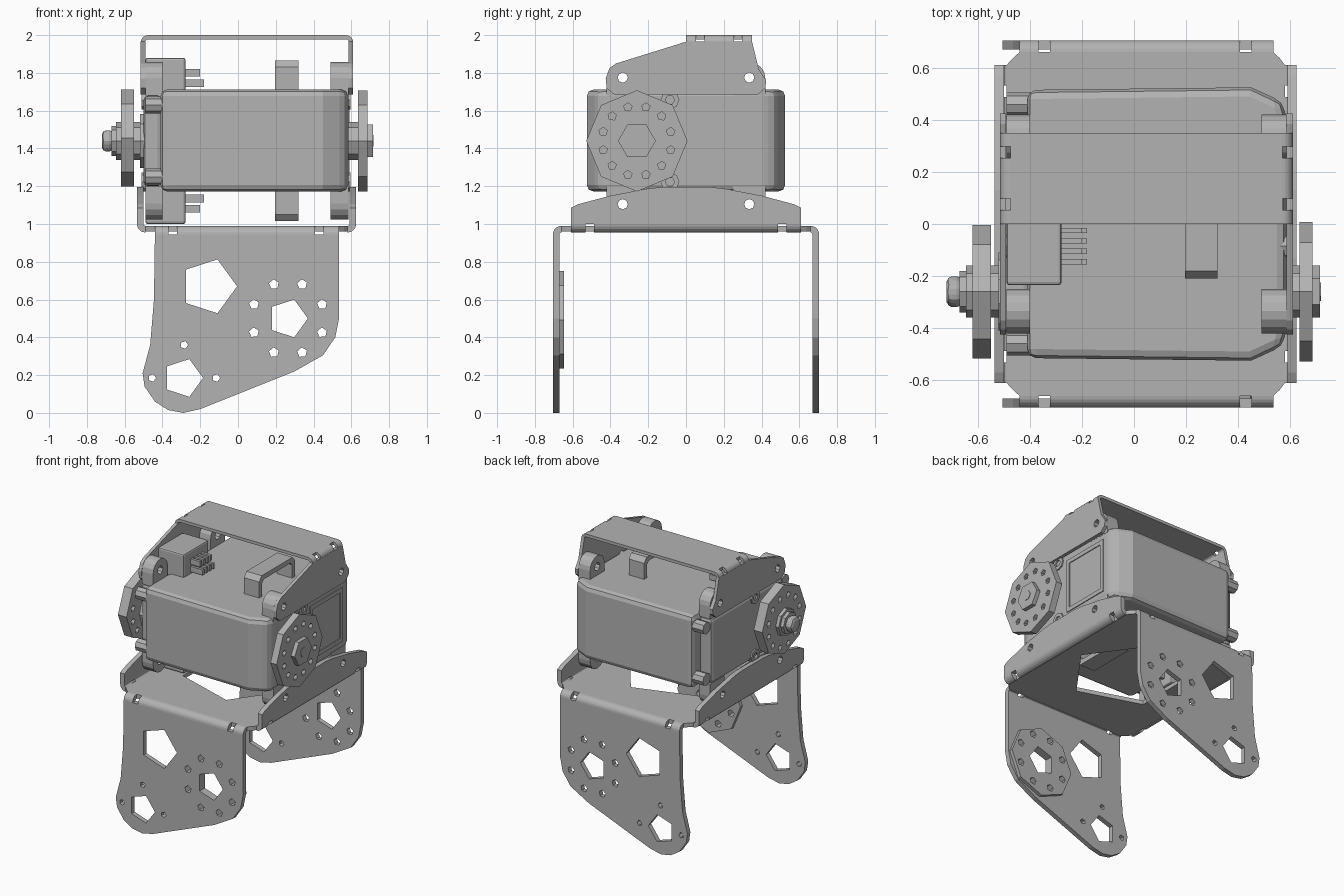
import bpy, bmesh
from math import sin, cos, pi, radians
from mathutils import Vector

cube = bpy.data.objects.get("Cube")
if cube:
    bpy.data.objects.remove(cube, do_unlink=True)

grey = bpy.data.materials.new("neutral grey")
grey.use_nodes = True
GREY = (0.45, 0.45, 0.45, 1)
grey.diffuse_color = GREY
grey.node_tree.nodes["Principled BSDF"].inputs["Base Color"].default_value = GREY

# maps a flat (u, v) point and a depth d to space, per extrusion axis
SPACE = {"x": lambda u, v, d: Vector((d, u, v)),
         "y": lambda u, v, d: Vector((u, d, v)),
         "z": lambda u, v, d: Vector((u, v, d))}


def slab(name, axis, lo, hi, outline, holes=(), bevel=0):
    """Extrude a flat outline with optional holes along an axis."""
    bm = bmesh.new()
    loops = []
    for pts in [outline, *holes]:
        loops.append([bm.verts.new(SPACE[axis](u, v, lo)) for u, v in pts])
    if holes:
        edges = [bm.edges.new((a, b)) for vs in loops for a, b in zip(vs, vs[1:] + vs[:1])]
        bmesh.ops.triangle_fill(bm, edges=edges, use_beauty=True)
    else:
        bm.faces.new(loops[0])
    ext = bmesh.ops.extrude_face_region(bm, geom=bm.faces[:])
    moved = [g for g in ext["geom"] if isinstance(g, bmesh.types.BMVert)]
    bmesh.ops.translate(bm, verts=moved, vec=SPACE[axis](0, 0, hi - lo))
    bmesh.ops.recalc_face_normals(bm, faces=bm.faces[:])
    mesh = bpy.data.meshes.new(name)
    bm.to_mesh(mesh)
    bm.free()
    mesh.materials.append(grey)
    obj = bpy.data.objects.new(name, mesh)
    bpy.context.collection.objects.link(obj)
    if bevel:
        mod = obj.modifiers.new("soft edges", "BEVEL")
        mod.width, mod.segments = bevel, 2
        mod.limit_method, mod.angle_limit = "ANGLE", radians(40)
    return obj


def ngon(u, v, r, n=5, turn=0):
    return [(u + r * cos(turn + 2 * pi * i / n), v + r * sin(turn + 2 * pi * i / n)) for i in range(n)]


def rect(u0, u1, v0, v1):
    return [(u0, v0), (u1, v0), (u1, v1), (u0, v1)]


def ring_holes(u, v, ring, n, r):
    return [ngon(*p, r, 5, pi / n) for p in ngon(u, v, ring, n, pi / n)]


def bend(name, axis, lo, hi, u, v, r_out, r_in, start, gaps):
    """Quarter-round sheet bend, interrupted by small relief gaps."""
    angles = [radians(start + 18 * i) for i in range(6)]
    outline = [(u + r_out * cos(a), v + r_out * sin(a)) for a in angles]
    outline += [(u + r_in * cos(a), v + r_in * sin(a)) for a in reversed(angles)]
    cuts = [lo] + [g + s for g in gaps for s in (-0.022, 0.022)] + [hi]
    for a, b in zip(cuts[::2], cuts[1::2]):
        slab(name, axis, a, b, outline)


MID = 1.44          # height of the output shaft
SHAFT_Y = -0.26


def flip(pts, side):
    """Mirror (u, height) points about the shaft height when side is -1."""
    return [(u, MID + side * (v - MID)) for u, v in pts]


# --- leg bracket: base sheet, two legs, two upright flanges ---
corner = [(0.535, 0.66), (0.56, 0.637), (0.58, 0.61)]
left_corner = [(-0.49, 0.61), (-0.465, 0.637), (-0.44, 0.66)]
half = left_corner + corner
base = half + [(x, -y) for x, y in reversed(half)]
slab("bracket_base", "z", 0.96, 0.99, base, [ngon(0.05, 0, 0.41)])

leg = [(-0.44, 0.945), (-0.445, 0.6), (-0.465, 0.36), (-0.505, 0.21), (-0.495, 0.14), (-0.44, 0.06),
       (-0.37, 0.015), (-0.29, 0), (-0.2, 0.02), (0.3, 0.22), (0.45, 0.305), (0.515, 0.4),
       (0.535, 0.5), (0.535, 0.945)]
hub_holes = [ngon(0.265, 0.5, 0.105)] + ring_holes(0.265, 0.5, 0.195, 8, 0.027)
leg_holes = hub_holes + [ngon(-0.155, 0.67, 0.15), ngon(-0.29, 0.185, 0.105)]
leg_holes += [ngon(x, z, 0.021) for x, z in ((-0.285, 0.36), (-0.455, 0.185), (-0.115, 0.185))]
for name, s in (("front", -1), ("back", 1)):
    slab(name + "_leg", "y", s * 0.67, s * 0.705, leg, leg_holes)
    bend(name + "_leg_bend", "x", -0.44, 0.535, s * 0.66, 0.945, 0.045, 0.01,
         0 if s > 0 else 90, (-0.345, 0.43))
slab("front_leg_pad", "y", -0.67, -0.645, ngon(0.265, 0.493, 0.258, 8), hub_holes)

side = [(0.61, 1.0), (0.61, 1.085), (0.57, 1.105), (0.4, 1.15), (0.2, 1.188), (0.13, 1.195)]
side = side + [(-y, z) for y, z in reversed(side)]
bolt_holes = [ngon(y, 1.105, 0.027, 8) for y in (-0.335, 0.335)]
for name, a, b, cx, start in (("left", 0.59, 0.625, 0.58, 270), ("right", -0.5, -0.535, -0.49, 180)):
    slab(name + "_lower_flange", "x", a, b, side, bolt_holes)
    bend(name + "_lower_bend", "y", -0.61, 0.61, cx, 1.0, 0.045, 0.01, start, (-0.51, 0.51))

# --- top bracket ---
slab("top_bracket_plate", "z", 1.978, 2.0, rect(-0.475, 0.57, 0, 0.35))
cheek = [(0, 1.965), (-0.37, 1.85), (-0.405, 1.825), (-0.425, 1.77), (-0.42, 1.72), (-0.38, 1.685),
         (0.38, 1.685), (0.42, 1.72), (0.425, 1.76), (0.385, 1.82), (0.35, 1.965)]
cheek_holes = [flip(h, -1) for h in bolt_holes]
for name, a, b, cx, start in (("left", 0.586, 0.61, 0.57, 0), ("right", -0.491, -0.515, -0.475, 90)):
    slab(name + "_top_cheek", "x", a, b, cheek, cheek_holes)
    bend(name + "_top_bend", "y", 0, 0.35, cx, 1.96, 0.04, 0.018, start, (0.075, 0.275))

# --- motor body ---
end = [(0.45, 0.525), (0.57, 0.47), (0.585, 0.41)]
body = [(-0.41, 0.515)] + end + [(x, -y) for x, y in reversed(end)] + [(-0.41, -0.515)]
slab("motor_body", "z", 1.172, 1.712, body, bevel=0.035)
slab("motor_end_cap", "x", -0.5, -0.4, rect(-0.42, 0.42, 1.2, 1.68), bevel=0.025)
slab("motor_end_cover", "x", -0.52, -0.49, ngon(SHAFT_Y, MID, 0.15, 10))
slab("side_panel_frame", "x", 0.58, 0.591, rect(0.0, 0.38, 1.24, 1.64), [rect(0.03, 0.35, 1.27, 1.61)])

capsule_cap = [(0.085 * cos(pi * i / 8), 0.085 * sin(pi * i / 8)) for i in range(9)]
for s, level in ((1, "upper"), (-1, "lower")):
    # mounting ears behind the flange holes
    for y in (-0.335, 0.335):
        ear = [(y + 0.085, 1.68)] + [(y + u, 1.772 + v) for u, v in capsule_cap] + [(y - 0.085, 1.68)]
        hole = [ngon(y, 1.775, 0.03, 8)]
        for name, a, b in (("left", 0.49, 0.585), ("right", -0.49, -0.4)):
            slab(f"{name}_{level}_ear", "x", a, b, flip(ear, s), [flip(h, s) for h in hole])
    # corner screws on the gear end, and bolts beside the output shaft
    for y in (-0.46, 0.46):
        slab(level + "_corner_screw", "x", -0.49, -0.4, ngon(y, MID + s * 0.19, 0.045, 8))
    for name, a, b in (("left", 0.52, 0.595), ("right", -0.51, -0.44)):
        slab(f"{name}_{level}_bolt", "x", a, b, ngon(-0.085, MID + s * 0.217, 0.05, 8),
             [ngon(-0.085, MID + s * 0.217, 0.025, 6)])
    # plug housing with two rows of pins
    slab(level + "_plug", "y", -0.235, 0.055, flip(rect(-0.49, -0.278, 1.69, 1.88), s), bevel=0.012)
    for i in range(4):
        y = -0.155 + 0.04 * i
        for z, tip in ((1.745, -0.18), (1.8, -0.2)):
            slab(level + "_pin", "y", y, y + 0.02, flip(rect(-0.3, tip, z - 0.02, z + 0.02), s))
    # cable strap
    strap = [(-0.21, 1.7), (-0.21, 1.83), (-0.18, 1.865), (0.18, 1.865), (0.21, 1.83), (0.21, 1.7),
             (0.175, 1.7), (0.175, 1.81), (0.155, 1.83), (-0.155, 1.83), (-0.175, 1.81), (-0.175, 1.7)]
    slab(level + "_strap", "x", 0.195, 0.32, flip(strap, s))

# --- output wheels, hubs and shaft nut ---
wheel_holes = ring_holes(SHAFT_Y, MID, 0.185, 12, 0.023)
slab("left_wheel", "x", 0.635, 0.685, ngon(SHAFT_Y, MID, 0.268, 8), wheel_holes)
slab("right_wheel", "x", -0.62, -0.55, ngon(SHAFT_Y, MID + 0.015, 0.256, 8), wheel_holes)
for name, a, b, r, n in (("left_hub", 0.58, 0.64, 0.1, 8), ("left_cap", 0.68, 0.715, 0.1, 6),
                         ("left_shaft", 0.7, 0.718, 0.035, 6), ("right_hub", -0.56, -0.5, 0.1, 8),
                         ("right_washer", -0.645, -0.61, 0.1, 8), ("right_collar", -0.67, -0.64, 0.08, 8)):
    slab(name, "x", a, b, ngon(SHAFT_Y, MID, r, n))
slab("shaft_nut", "x", -0.72, -0.66, ngon(SHAFT_Y, MID, 0.065, 6), bevel=0.022)
